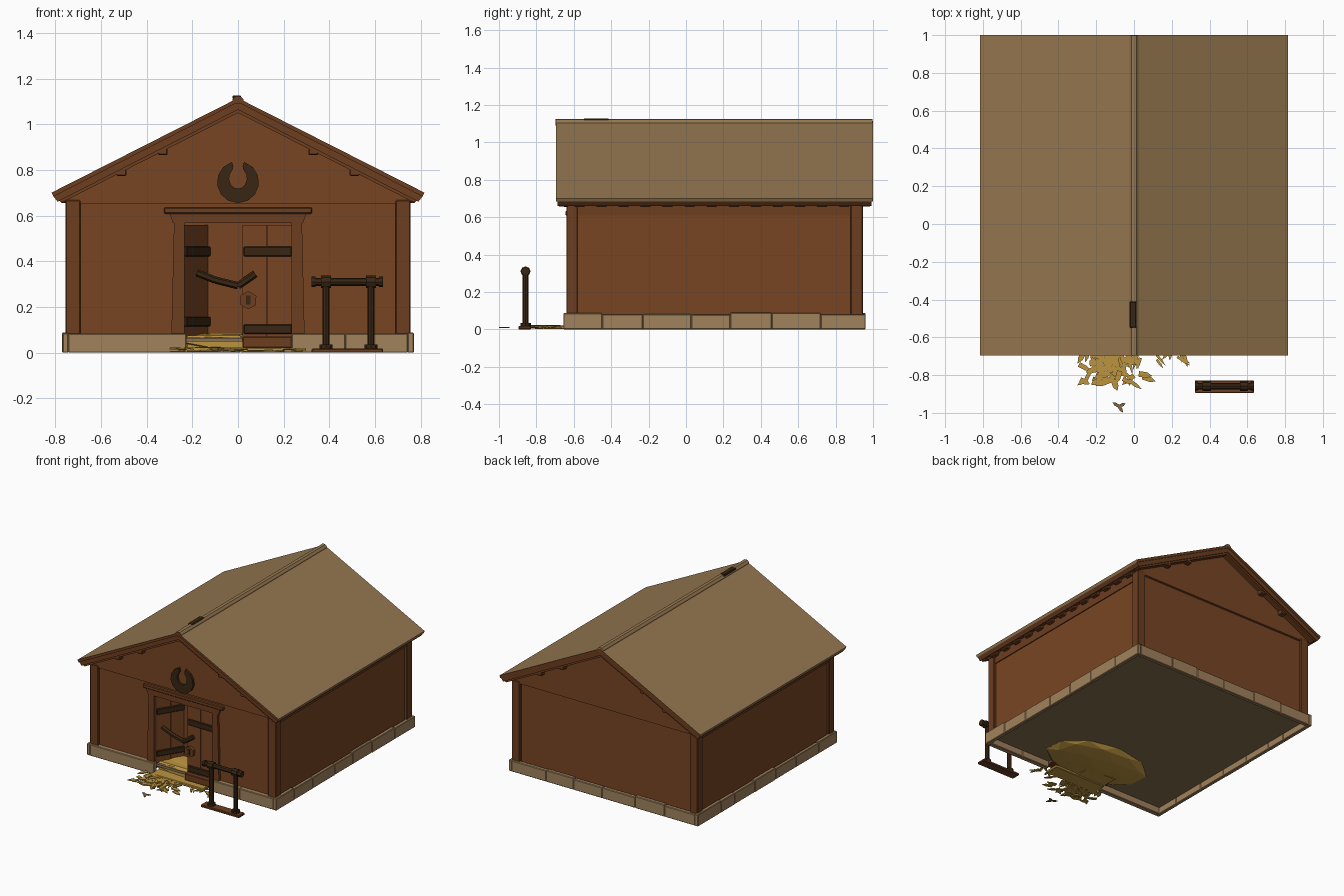
import bpy, bmesh, math, random
from mathutils import Vector, Matrix

if "Cube" in bpy.data.objects:
    bpy.data.objects.remove(bpy.data.objects["Cube"])

random.seed(4)

def material(name, rgb):
    m = bpy.data.materials.new(name)
    lin = [((c / 255 + 0.055) / 1.055) ** 2.4 for c in rgb]
    m.diffuse_color = (*lin, 1)
    m.use_nodes = True
    m.node_tree.nodes["Principled BSDF"].inputs["Base Color"].default_value = m.diffuse_color
    return m

WALL = material("barn_brown", (120, 69, 35))
TRIM = material("trim_brown", (108, 61, 31))
ROOF = material("roof_tan", (149, 119, 80))
STONE = material("foundation_stone", (160, 130, 92))
DARK = material("dark_iron_wood", (57, 38, 19))
STRAW = material("straw_gold", (188, 148, 64))
FLOOR = material("earth_floor", (137, 113, 81))
CHAFF = material("dull_chaff", (128, 100, 66))

def finish(name, bm, *mats):
    bmesh.ops.recalc_face_normals(bm, faces=bm.faces)
    me = bpy.data.meshes.new(name)
    bm.to_mesh(me)
    bm.free()
    for m in mats:
        me.materials.append(m)
    ob = bpy.data.objects.new(name, me)
    bpy.context.collection.objects.link(ob)
    return ob

def add_box(bm, x0, x1, y0, y1, z0, z1, bevel=0):
    mat = Matrix.Translation(((x0 + x1) / 2, (y0 + y1) / 2, (z0 + z1) / 2)) @ \
        Matrix.Diagonal((abs(x1 - x0), abs(y1 - y0), abs(z1 - z0), 1))
    vs = bmesh.ops.create_cube(bm, size=1, matrix=mat)["verts"]
    if bevel:
        edges = list({e for v in vs for e in v.link_edges})
        bmesh.ops.bevel(bm, geom=edges, offset=bevel, segments=1, affect='EDGES')

def boxes(name, mat, dims, bevel=0):
    bm = bmesh.new()
    for d in dims:
        add_box(bm, *d, bevel)
    return finish(name, bm, mat)

def prism(name, pts, y0, y1, *mats):
    """Extrude an (x, z) outline along y."""
    bm = bmesh.new()
    f = bm.faces.new([bm.verts.new((x, y0, z)) for x, z in pts])
    ext = bmesh.ops.extrude_face_region(bm, geom=[f])["geom"]
    bmesh.ops.translate(bm, vec=(0, y1 - y0, 0),
                        verts=[v for v in ext if isinstance(v, bmesh.types.BMVert)])
    return finish(name, bm, *mats)

def rods(name, mat, segs, sides=8):
    bm = bmesh.new()
    for a, b, r in segs:
        a, b = Vector(a), Vector(b)
        d = b - a
        m = Matrix.Translation((a + b) / 2) @ d.to_track_quat('Z', 'Y').to_matrix().to_4x4()
        bmesh.ops.create_cone(bm, cap_ends=True, segments=sides, radius1=r, radius2=r,
                              depth=d.length, matrix=m)
    return finish(name, bm, mat)

def sym(half):
    """Close an outline from its right half, which starts and ends on x = 0."""
    return half + [(-x, z) for x, z in reversed(half) if x > 0]

# Barn body with a door niche cut into the front
apex, slope = 1.068, 0.509
under = lambda x: apex - slope * abs(x)
body = prism("barn_body", [(-.738, .06), (.738, .06), (.738, under(.738)), (0, apex),
                           (-.738, under(.738))], -.62, .925, WALL)
niche = boxes("door_niche_cutter", WALL, [(-.24, .24, -.75, -.44, -.05, .57)])
niche.hide_render = True
niche.hide_viewport = True
cut = body.modifiers.new("door_niche", 'BOOLEAN')
cut.operation, cut.solver, cut.object = 'DIFFERENCE', 'EXACT', niche
gable = [(-.745, .652), (.745, .652), (.745, under(.745)), (0, apex), (-.745, under(.745))]
prism("front_gable", gable, -.635, -.61, WALL)
prism("back_gable", gable, .915, .942, WALL)

# Side rails, rafter tails below the eaves
for side, s in (("right", 1), ("left", -1)):
    boxes(side + "_top_rail", TRIM, [(s * .72, s * .745, -.60, .90, .61, .68)])
    boxes(side + "_rafter_tails", TRIM,
          [(s * .74, s * .778, y, y + .06, .656, .70)
           for y in [-.60 + i * .118 for i in range(13)]], .006)

# Corner posts
boxes("corner_posts", TRIM, [(s * .69, s * .755, y0, y1, .06, .668)
                             for s in (1, -1) for y0, y1 in ((-.64, -.58), (.88, .945))], .004)

# Roof: brown boards below a tan sheet with brown ends
prism("roof_boards", sym([(0, 1.064), (.79, .661), (.808, .684), (0, 1.097)]), -.688, .993, TRIM)
sheet = prism("roof_sheet", sym([(0, 1.097), (.808, .684), (.816, .701), (0, 1.115)]),
              -.696, 1.0, ROOF, TRIM)
for p in sheet.data.polygons:
    p.material_index = 1 if abs(p.normal.y) > .5 else 0
barge = sym([(0, 1.05), (.77, .658), (.79, .668), (0, 1.07)])
prism("front_barge_board", barge, -.68, -.63, TRIM)
prism("back_barge_board", barge, .935, .985, TRIM)
# Purlin ends under the gable overhangs
boxes("purlin_ends", TRIM, [(s * (x - .022), s * (x + .022), y0, y1, under(x) - .035, under(x) - .002)
                            for x in (.33, .51) for s in (1, -1)
                            for y0, y1 in ((-.675, -.62), (.93, .98))], .005)
# Ridge cap with a dark patch near the front
cap = sym([(0, 1.09), (.026, 1.095), (.024, 1.109), (.012, 1.122), (0, 1.124)])
prism("ridge_cap", cap, -.693, .998, ROOF)
prism("ridge_cap_front_end", cap, -.697, -.693, TRIM)
boxes("ridge_dark_patch", DARK, [(-.024, .014, -.55, -.41, 1.11, 1.127)], .005)

# Stone foundation ring around a raised floor
stones = []
def course(a, b, n):
    cuts = [a] + [a + (b - a) * (i + random.uniform(-.2, .2)) / n for i in range(1, n)] + [b]
    return zip(cuts, cuts[1:])
for s in (1, -1):
    for a, b in course(-.655, .96, 7):
        out = random.uniform(.765, .771)
        stones.append((s * .742, s * out, a, b, 0, random.uniform(.078, .09)))
for a, b in course(-.745, .745, 6):
    stones.append((a, b, .93, .96, 0, random.uniform(.078, .09)))
for a, b in ((-.745, -.225), (.235, .47), (.47, .745)):
    stones.append((a, b, -.655, -.618, 0, .084))
boxes("foundation_stones", STONE, stones, .004)
boxes("floor", FLOOR, [(-.745, .745, -.62, .935, .048, .065)])

# Door frame and lintel
for side, s in (("right", 1), ("left", -1)):
    prism(side + "_door_post", [(s * .235, .06), (s * .292, .06), (s * .28, .58), (s * .235, .58)],
          -.638, -.58, TRIM)
prism("door_lintel", sym([(0, .568), (.285, .568), (.30, .61), (0, .61)]), -.638, -.58, TRIM)
boxes("lintel_cap", TRIM, [(-.325, .325, -.643, -.61, .608, .636)], .005)

# Right door, closed, with iron straps and a sill below
boxes("right_door", WALL, [(.02, .128, -.615, -.585, .03, .56), (.130, .238, -.613, -.585, .03, .56)])
boxes("right_door_straps", DARK, [(.025, .236, -.627, -.61, z, z + .042) for z in (.422, .082)], .004)
boxes("right_door_sill", TRIM, [(.02, .236, -.645, -.60, .022, .07)], .003)

# Left door, swung inward about its hinge
swing = Matrix.Translation((-.235, -.61, 0)) @ Matrix.Rotation(math.radians(58), 4, 'Z')
left = [boxes("left_door", WALL, [(0, .102, 0, .03, .03, .56), (.104, .21, .002, .03, .03, .56)]),
        boxes("left_door_straps", DARK, [(0, .2, -.012, .004, z, z + .042) for z in (.422, .115)], .004)]
for ob in left:
    ob.data.transform(swing)

# Hanging latch bar and hexagonal lock
path = [(-.18, -.622, .35), (-.10, -.624, .318), (0, -.626, .293), (.075, -.622, .345)]
rods("latch_bar", DARK, [(a, b, .016) for a, b in zip(path, path[1:])], 6)
ring = lambda cx, cz, r, n, a0, a1: [(cx + r * math.cos(a0 + (a1 - a0) * i / n),
                                      cz + r * math.sin(a0 + (a1 - a0) * i / n)) for i in range(n + 1)]
prism("lock_plate", ring(.045, .23, .04, 6, .5, .5 + math.tau)[:-1], -.635, -.61, TRIM)
prism("lock_keyhole", [(.036, .21), (.054, .21), (.054, .25), (.036, .25)], -.639, -.63, DARK)

# Horseshoe over the door, open at the top
g = math.radians(17)
a0, a1 = math.pi / 2 + g, math.pi / 2 + math.tau - g
outer = [(x, z - .003) for x, z in ring(0, .75, .092, 12, a0, a1)]
inner = [(x * .85, z + .014) for x, z in ring(0, .75, .046, 12, a0 - .1, a1 + .1)]
inner[0], inner[-1] = (-.02, .815), (.02, .815)
prism("horseshoe", outer + inner[::-1], -.652, -.62, DARK)

# Hitching rail
boxes("hitching_base", TRIM, [(.322, .635, -.895, -.828, 0, .018)], .004)
y = -.858
segs = [((.325, y, .31), (.635, y, .31), .017)]
for x in (.385, .582):
    segs += [((x, y, .01), (x, y, .30), .016), ((x - .022, y, .31), (x + .022, y, .31), .027),
             ((x, y, .015), (x, y, .035), .028)]
for x in (.322, .618):
    segs.append(((x, y, .31), (x + .018, y, .31), .023))
rods("hitching_rail", DARK, segs)

# Straw: mound inside the doorway, bulging below the floor
bm = bmesh.new()
bmesh.ops.create_icosphere(bm, subdivisions=2, radius=1,
                           matrix=Matrix.Translation((-.02, -.42, .046)) @ Matrix.Diagonal((.40, .245, .042, 1)))
for v in bm.verts:
    v.co.z = max(.001, v.co.z + random.uniform(-.006, .006))
    v.co.y = max(v.co.y, -.61)
finish("straw_mound", bm, STRAW)
boxes("straw_heap", STRAW, [(-.232, .02, -.60, -.46, .01, .076)], .01)

# Straw: spilled sheet and loose blades in front
def add_blade(bm, x, y, z, ang, length, width):
    d = Vector((math.cos(ang), math.sin(ang), 0))
    n = Vector((-d.y, d.x, 0)) * width / 2
    c = Vector((x, y, z))
    low = [c - n, c + d * length * .6 - n, c + d * length, c + d * length * .6 + n, c + n]
    f = bm.faces.new([bm.verts.new(p) for p in low])
    ext = bmesh.ops.extrude_face_region(bm, geom=[f])["geom"]
    bmesh.ops.translate(bm, vec=(0, 0, .006),
                        verts=[v for v in ext if isinstance(v, bmesh.types.BMVert)])

boxes("straw_threshold", STRAW, [(-.225, .20, -.69, -.58, .002, .022)], .004)
bm = bmesh.new()
for i in range(75):
    y = random.uniform(-.83, -.66)
    add_blade(bm, random.gauss(-.14, .07 + .1 * (y + .75)), y, random.uniform(.002, .018),
              random.uniform(-math.pi, 0), random.uniform(.045, .085), random.uniform(.018, .03))
for i in range(28):
    add_blade(bm, random.uniform(-.30, .28), random.uniform(-.72, -.66), random.uniform(.002, .016),
              random.uniform(-2.6, -.5), random.uniform(.05, .09), random.uniform(.012, .022))
finish("straw_spill", bm, STRAW)
bm = bmesh.new()
for a in (2.6, .4, -1.0):
    add_blade(bm, -.08, -.965, .008, a, .04, .016)
finish("stray_chaff", bm, CHAFF)
